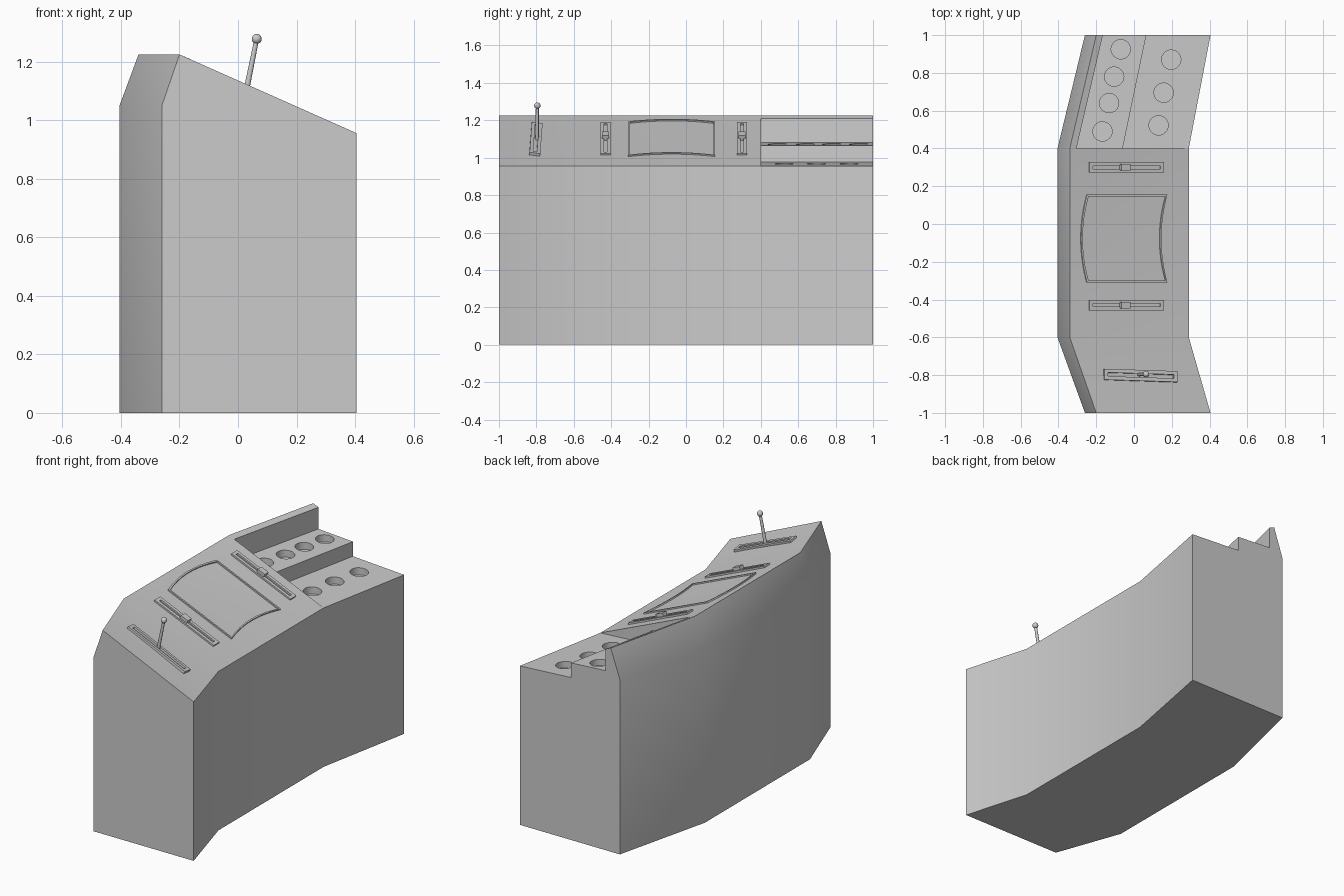
import bpy, bmesh, math
from mathutils import Matrix, Vector

if "Cube" in bpy.data.objects:
    bpy.data.objects.remove(bpy.data.objects["Cube"])


def finish(bm, name):
    bmesh.ops.recalc_face_normals(bm, faces=bm.faces[:])
    me = bpy.data.meshes.new(name)
    bm.to_mesh(me)
    bm.free()
    ob = bpy.data.objects.new(name, me)
    bpy.context.collection.objects.link(ob)
    return ob


def smooth(ob, deg=30):
    bpy.ops.object.select_all(action='DESELECT')
    ob.select_set(True)
    bpy.context.view_layer.objects.active = ob
    bpy.ops.object.shade_smooth_by_angle(angle=math.radians(deg))


# Console body: lofted cross-sections, stepped at the +y wing
MID = [(-.405, 0), (-.405, 1.05), (-.34, 1.225), (.29, .956), (.29, 0)]
END = [(-.26, 0), (-.26, 1.05), (-.2, 1.225), (.405, .956), (.405, 0)]
STEP_MID = [(-.305, 1.21), (-.305, 1.08), (-.06, 1.065), (-.06, .977)]
STEP_END = [(-.165, 1.21), (-.165, 1.08), (.065, 1.065), (.065, .977)]

bm = bmesh.new()


def ring(profile, y):
    return [bm.verts.new((x, y, z)) for x, z in profile]


a, b, c = ring(END, -1), ring(MID, -.6), ring(MID, .4)
steps = ring(STEP_MID, .4)
d = ring(END[:3] + STEP_END + END[3:], 1)
c_step = c[:3] + steps + c[3:]
bm.faces.new(a)
bm.faces.new(d)
for i in range(5):
    j = (i + 1) % 5
    bm.faces.new((a[i], a[j], b[j], b[i]))
    if i == 2:
        bm.faces.new((b[2], b[3], c[3], steps[0], c[2]))
    else:
        bm.faces.new((b[i], b[j], c[j], c[i]))
for i in range(9):
    j = (i + 1) % 9
    bm.faces.new((c_step[i], c_step[j], d[j], d[i]))
bm.faces.new(steps + [c[3]])
body = finish(bm, "console_body")

# Round cup holes in the two tiers
bm = bmesh.new()
upper = [(-.07, .925), (-.105, .78), (-.132, .64), (-.167, .49)]
lower = [(.197, .87), (.157, .695), (.13, .522)]
for spots, z in ((upper, 1.073), (lower, .967)):
    for x, y in spots:
        bmesh.ops.create_cone(bm, cap_ends=True, segments=32, radius1=.051, radius2=.051,
                              depth=.1, matrix=Matrix.Translation((x, y, z + .01)))
cutter = finish(bm, "hole_cutter")
cutter.hide_render = True
mod = body.modifiers.new("holes", 'BOOLEAN')
mod.operation, mod.solver, mod.object = 'DIFFERENCE', 'EXACT', cutter
bpy.context.view_layer.objects.active = body
bpy.ops.object.modifier_apply(modifier=mod.name)
bpy.data.objects.remove(cutter)
smooth(body)

# Local frames lying on the sloped panels
SLOPE = .427


def panel_frame(x, y, wing=False):
    k = .35 if wing else 0
    z = 1.225 - SLOPE * (x + .34 + k * (y + .6))
    n = Vector((SLOPE, SLOPE * k, 1)).normalized()
    u = Vector((1, math.tan(math.radians(1.5)) if wing else 0, 0))
    u = (u - n * u.dot(n)).normalized()
    v = n.cross(u)
    m = Matrix((u, v, n)).transposed().to_4x4()
    m.translation = (x, y, z)
    return m


def frame(name, outer, inner, height, m):
    """Raised rim between two outlines with the same number of points."""
    bm = bmesh.new()
    loops = [[bm.verts.new((p[0], p[1], z)) for p in pts]
             for pts, z in ((outer, -.006), (outer, height), (inner, height), (inner, -.006))]
    n = len(outer)
    for k in range(4):
        p, q = loops[k], loops[(k + 1) % 4]
        for i in range(n):
            j = (i + 1) % n
            bm.faces.new((p[i], p[j], q[j], q[i]))
    ob = finish(bm, name)
    ob.matrix_world = m
    return ob


def rect(lx, ly):
    return [(-lx, -ly), (lx, -ly), (lx, ly), (-lx, ly)]


def box(name, size, m):
    bm = bmesh.new()
    bmesh.ops.create_cube(bm, size=1, matrix=Matrix.Diagonal((*size, 1)))
    ob = finish(bm, name)
    ob.matrix_world = m
    return ob


# Screen rim with curved long edges
def screen_outline(inset):
    hw = .232 - inset
    ys = [-hw + 2 * hw * i / 12 for i in range(13)]
    bow = [.034 * (1 - (y / hw) ** 2) for y in ys]
    near = [(.243 - inset - b, y) for y, b in zip(ys, bow)]
    far = [(-.219 + inset - b, y) for y, b in zip(ys, bow)]
    return near + far[::-1]


frame("screen_rim", screen_outline(0), screen_outline(.009), .008, panel_frame(-.05, -.077))

# Slider tracks with knobs
for name, y in (("rear", .3), ("front", -.43)):
    m = panel_frame(-.042, y)
    frame(name + "_slider_track", rect(.214, .027), rect(.195, .008), .01, m)
    box(name + "_slider_knob", (.05, .036, .05), m @ Matrix.Translation((-.013, 0, .004)))

# Lever slot, stick and ball on the angled wing
m = panel_frame(.033, -.803, True)
frame("lever_slot", rect(.21, .029), rect(.19, .01), .012, m)
base, tip = Vector((.022, -.797, 1.07)), Vector((.064, -.795, 1.278))
axis = tip - base
bm = bmesh.new()
bmesh.ops.create_cone(bm, cap_ends=True, segments=16, radius1=.01, radius2=.008, depth=axis.length,
                      matrix=Matrix.Translation((base + tip) / 2)
                      @ axis.to_track_quat('Z', 'Y').to_matrix().to_4x4())
smooth(finish(bm, "lever_stick"))
bm = bmesh.new()
bmesh.ops.create_uvsphere(bm, u_segments=20, v_segments=12, radius=.017, matrix=Matrix.Translation(tip))
smooth(finish(bm, "lever_ball"))
